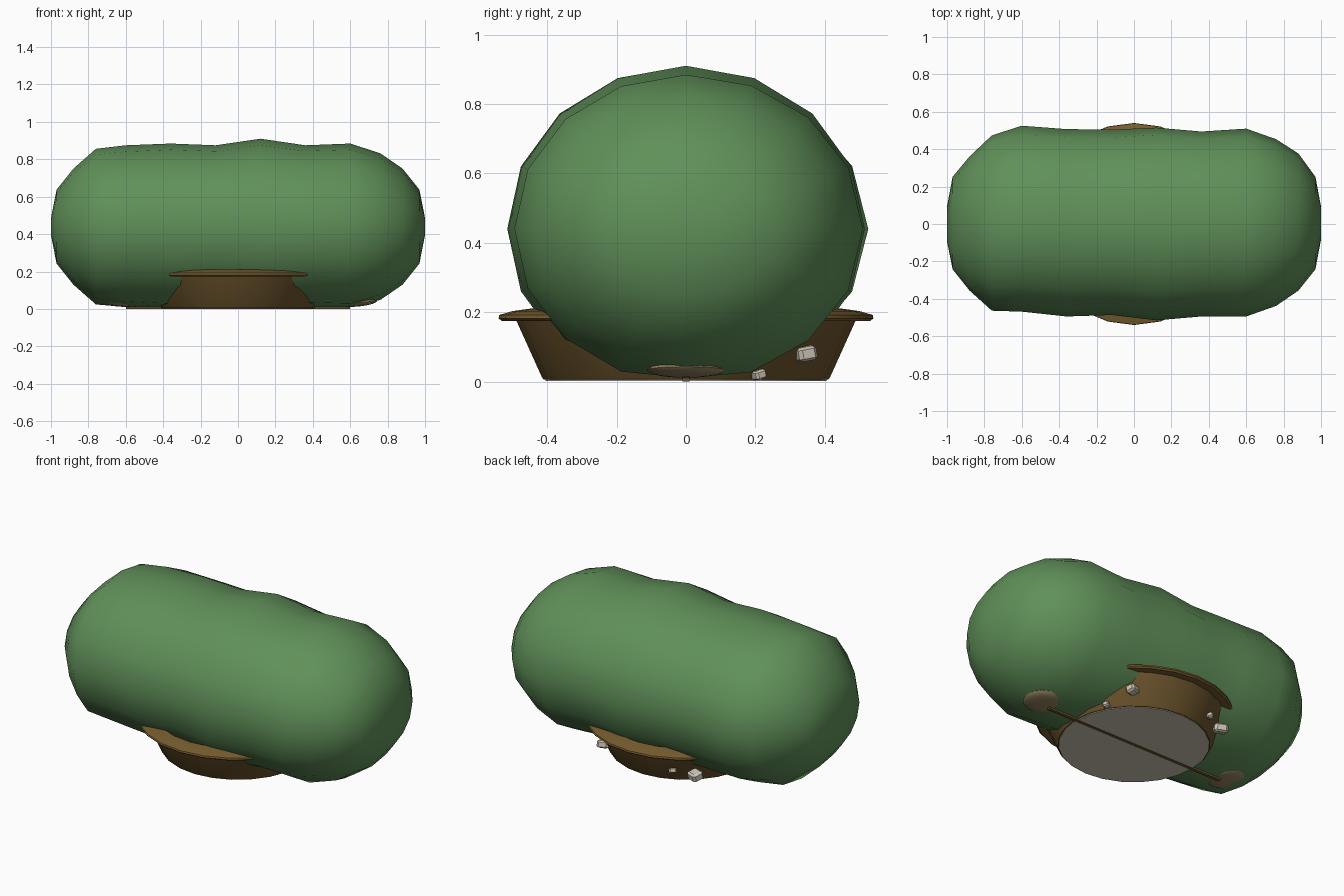
import bpy, bmesh, math
from mathutils import Matrix

if "Cube" in bpy.data.objects:
    bpy.data.objects.remove(bpy.data.objects["Cube"])


def mat(name, srgb):
    m = bpy.data.materials.new(name)
    lin = [((c / 255 + 0.055) / 1.055) ** 2.4 for c in srgb]
    m.diffuse_color = (*lin, 1)
    m.use_nodes = True
    m.node_tree.nodes["Principled BSDF"].inputs["Base Color"].default_value = m.diffuse_color
    return m


GREEN = mat("leaf green", (96, 144, 89))
POT = mat("pot brown", (108, 84, 44))
RIM = mat("rim brown", (120, 94, 48))
TAN = mat("tan disc", (152, 134, 98))
STONE = mat("pale stone", (205, 198, 182))


def finish(name, bm, material, angle=None):
    bmesh.ops.recalc_face_normals(bm, faces=bm.faces)
    me = bpy.data.meshes.new(name)
    bm.to_mesh(me)
    bm.free()
    ob = bpy.data.objects.new(name, me)
    bpy.context.collection.objects.link(ob)
    me.materials.append(material)
    if angle:
        bpy.ops.object.select_all(action='DESELECT')
        ob.select_set(True)
        bpy.context.view_layer.objects.active = ob
        bpy.ops.object.shade_smooth_by_angle(angle=math.radians(angle))
    return ob


def skin(bm, rings, cap=True, loop=False):
    """Join equal rings of points with quads."""
    vs = [[bm.verts.new(p) for p in r] for r in rings]
    n = len(vs[0])
    pairs = list(zip(vs, vs[1:])) + ([(vs[-1], vs[0])] if loop else [])
    for a, b in pairs:
        for i in range(n):
            j = (i + 1) % n
            bm.faces.new((a[i], a[j], b[j], b[i]))
    if cap:
        bm.faces.new(vs[0])
        bm.faces.new(vs[-1])


def lathe(name, profile, material, n=24, cap=True, loop=False, angle=35):
    bm = bmesh.new()
    rings = [[(r * math.sin(math.tau * i / n), r * math.cos(math.tau * i / n), z)
              for i in range(n)] for r, z in profile]
    skin(bm, rings, cap, loop)
    return finish(name, bm, material, angle)


# Bushy body: lumpy capsule along x; each row is x, height, back and front scale
rows = [(-1, .09, .18, .18), (-.97, .42, .49, .47), (-.88, .66, .70, .69),
        (-.76, .885, .92, .90), (-.6, .925, 1.02, .91), (-.36, .945, .985, .96),
        (-.12, .925, .98, .945), (.12, 1, 1, 1), (.36, .925, .96, .96),
        (.6, .945, .99, .96), (.76, .835, .88, .85), (.88, .66, .73, .69),
        (.97, .42, .49, .47), (1, .09, .18, .16)]
rings = []
for x, sz, sb, sf in rows:
    ring = []
    for k in range(16):
        a = math.tau * k / 16
        s, c = math.sin(a), math.cos(a)
        f = sz * c * c + (sb if s > 0 else sf) * s * s
        ring.append((x, .515 * f * s, max(.01, .44 + .47 * f * c)))
    rings.append(ring)
bm = bmesh.new()
skin(bm, rings)
finish("bush_body", bm, GREEN, 60)

# Pot, its rim and the pale plate under it
lathe("pot", [(.41, .006), (.415, .012), (.49, .178)], POT)
lathe("pot_rim", [(.48, .174), (.53, .174), (.54, .182), (.538, .192),
                  (.50, .203), (.45, .21), (.43, .195)], RIM, cap=False, loop=True)
lathe("pot_base_plate", [(.405, .002), (.405, .007)], STONE)

# Flat tan discs under both ends
for side, label in ((1, "right"), (-1, "left")):
    bm = bmesh.new()
    bmesh.ops.create_uvsphere(bm, u_segments=16, v_segments=8, radius=1)
    bm.transform(Matrix.Translation((side * .645, 0, .033))
                 @ Matrix.Rotation(-side * .1, 4, 'Y')
                 @ Matrix.Diagonal((.1, .113, .02, 1)))
    finish("end_disc_" + label, bm, TAN, 60)

# Thin runner under the body
bm = bmesh.new()
bmesh.ops.create_cube(bm, size=1)
bm.transform(Matrix.Translation((0, 0, .006)) @ Matrix.Diagonal((1.2, .02, .012, 1)))
finish("bottom_runner", bm, POT)

# Small stones stuck on the back of the pot
stones = [(.30, .345, .08, .055, .3), (-.195, .405, .075, .035, .8),
          (-.31, .355, .06, .065, -.4), (.37, .21, .02, .035, .5)]
for i, (x, y, z, size, turn) in enumerate(stones):
    bm = bmesh.new()
    bmesh.ops.create_cube(bm, size=1)
    bmesh.ops.bevel(bm, geom=bm.edges[:], offset=.18, segments=1, affect='EDGES')
    bm.transform(Matrix.Translation((x, y, z))
                 @ Matrix.Rotation(turn, 4, 'Z') @ Matrix.Rotation(turn * .6, 4, 'X')
                 @ Matrix.Diagonal((size * 1.2, size, size * .75, 1)))
    finish("stone_%d" % (i + 1), bm, STONE)
